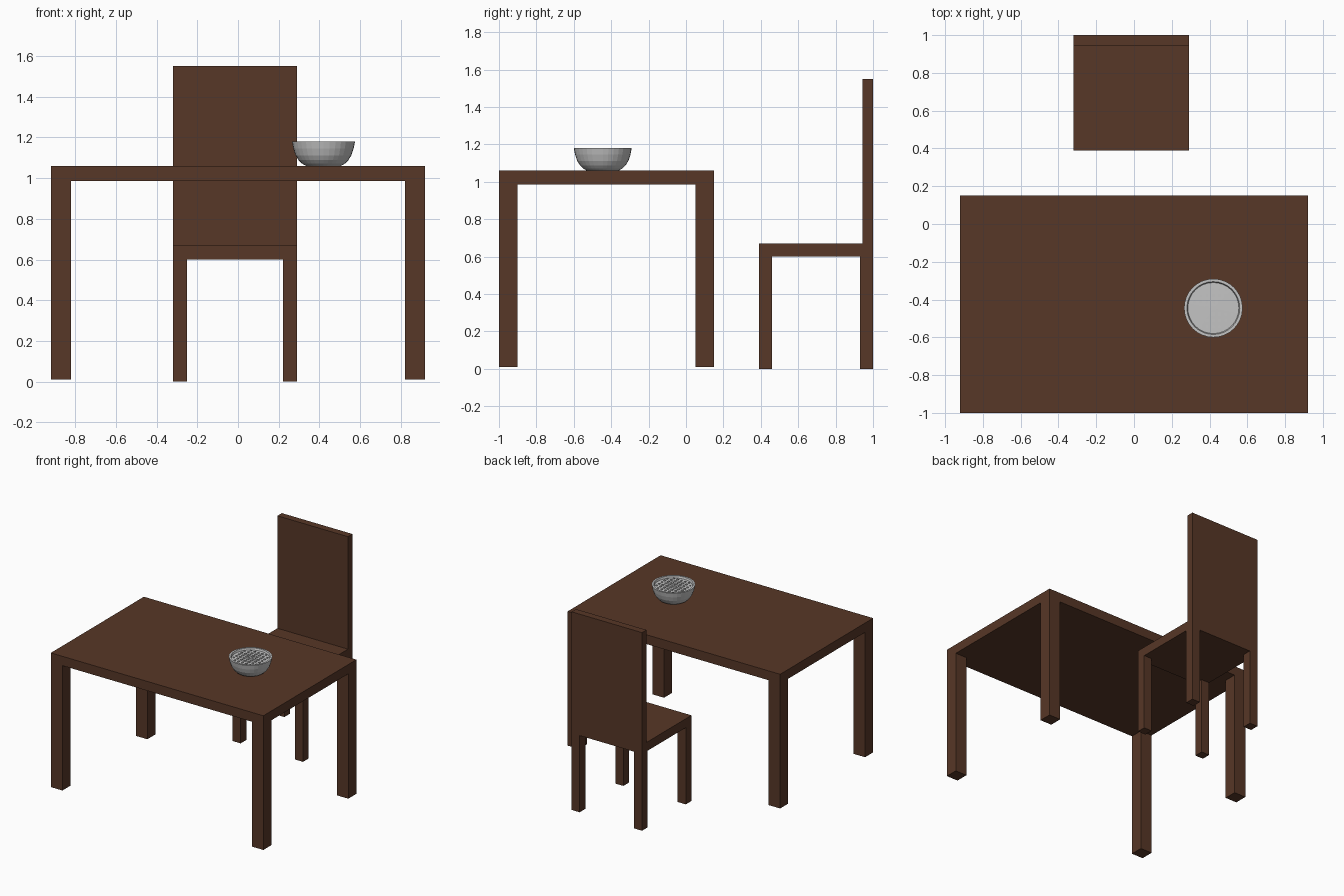
import bpy, bmesh, math

if "Cube" in bpy.data.objects:
    bpy.data.objects.remove(bpy.data.objects["Cube"])


def material(name, rgb):
    m = bpy.data.materials.new(name)
    m.diffuse_color = (*rgb, 1.0)
    m.use_nodes = True
    m.node_tree.nodes["Principled BSDF"].inputs["Base Color"].default_value = m.diffuse_color
    return m


WOOD = material("dark brown wood", (0.095, 0.038, 0.02))
GREY = material("light grey", (0.55, 0.55, 0.55))


def finish(name, bm, mat):
    bmesh.ops.recalc_face_normals(bm, faces=bm.faces)
    mesh = bpy.data.meshes.new(name)
    bm.to_mesh(mesh)
    bm.free()
    mesh.materials.append(mat)
    ob = bpy.data.objects.new(name, mesh)
    bpy.context.collection.objects.link(ob)
    return ob


def add_box(bm, x0, x1, y0, y1, z0, z1):
    verts = bmesh.ops.create_cube(bm, size=1)["verts"]
    for v in verts:
        v.co = (x1 if v.co.x > 0 else x0,
                y1 if v.co.y > 0 else y0,
                z1 if v.co.z > 0 else z0)


def box(name, *bounds, mat=WOOD):
    bm = bmesh.new()
    add_box(bm, *bounds)
    return finish(name, bm, mat)


def four_legs(prefix, x0, x1, y0, y1, z0, z1, w):
    for side, xa in (("left", x0), ("right", x1 - w)):
        for end, ya in (("front", y0), ("back", y1 - w)):
            box(f"{prefix}_{end}_{side}_leg", xa, xa + w, ya, ya + w, z0, z1)


# Table
box("table_top", -0.92, 0.92, -1.0, 0.15, 0.987, 1.06)
four_legs("table", -0.92, 0.92, -1.0, 0.15, 0.01, 0.987, 0.1)

# Chair
box("chair_seat", -0.32, 0.29, 0.39, 1.0, 0.60, 0.67)
box("chair_back", -0.32, 0.29, 0.945, 1.0, 0.67, 1.55)
four_legs("chair", -0.32, 0.29, 0.39, 1.0, 0.0, 0.60, 0.07)

# Bowl: lathed outer wall, rim and inner filling surface
CX, CY, SEG = 0.42, -0.445, 32
profile = [(0, 1.06), (0.085, 1.06), (0.105, 1.071), (0.122, 1.088), (0.137, 1.112),
           (0.148, 1.145), (0.155, 1.18), (0.14, 1.18), (0.135, 1.166), (0, 1.168)]
bm = bmesh.new()
vs = [bm.verts.new((CX + r, CY, z)) for r, z in profile]
edges = [bm.edges.new(p) for p in zip(vs, vs[1:])]
bmesh.ops.spin(bm, geom=vs + edges, cent=(CX, CY, 0), axis=(0, 0, 1),
               angle=math.tau, steps=SEG)
bmesh.ops.remove_doubles(bm, verts=bm.verts, dist=1e-4)
finish("bowl", bm, GREY)

# Small square morsels in a grid, shrinking towards the rim
bm = bmesh.new()
PITCH = 0.033
for i in range(-3, 4):
    for j in range(-3, 4):
        x, y = i * PITCH, j * PITCH
        r = math.hypot(x, y)
        if r < 0.122:
            h = 0.011 - 0.05 * r
            add_box(bm, CX + x - h, CX + x + h, CY + y - h, CY + y + h, 1.164, 1.173)
finish("bowl_filling", bm, GREY)
